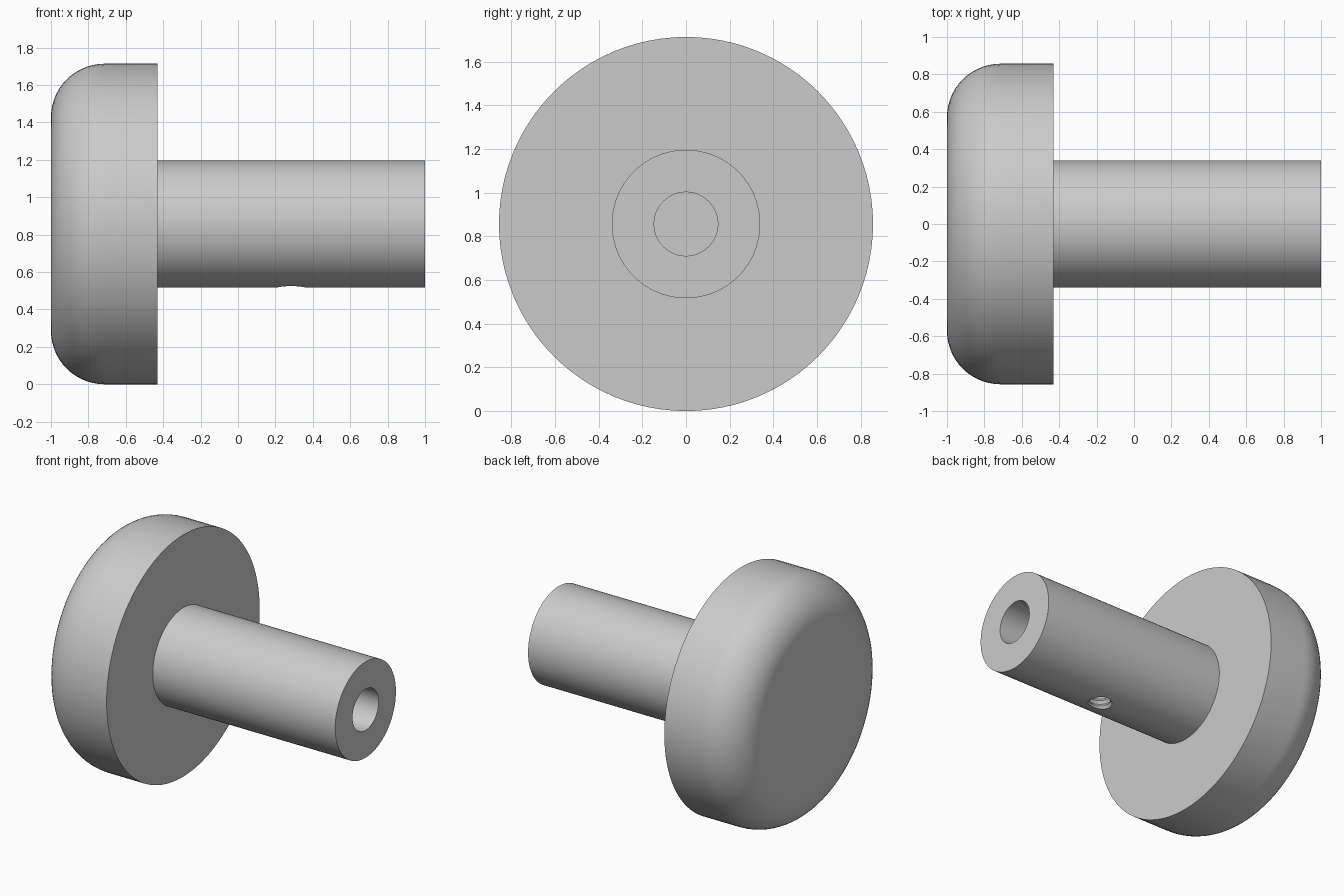
import bpy, bmesh, math
from mathutils import Matrix, Vector

cube = bpy.data.objects.get("Cube")
if cube:
    bpy.data.objects.remove(cube, do_unlink=True)

HEAD_R, SHAFT_R, BORE_R, FILLET = 0.857, 0.34, 0.146, 0.286
HEAD_FACE, SCREW_X = -0.43, 0.285

grey = bpy.data.materials.new("satin_grey")
grey.use_nodes = True
colour = (0.6, 0.6, 0.6, 1)
grey.diffuse_color = colour
grey.node_tree.nodes["Principled BSDF"].inputs["Base Color"].default_value = colour


def lathe(name, profile, segments, matrix):
    """Revolve (along, radius) points about the local x axis."""
    bm = bmesh.new()
    verts = [bm.verts.new((a, 0, r)) for a, r in profile]
    edges = [bm.edges.new(pair) for pair in zip(verts, verts[1:])]
    bmesh.ops.spin(bm, geom=verts + edges, cent=(0, 0, 0), axis=(1, 0, 0),
                   angle=math.tau, steps=segments, use_merge=True)
    bmesh.ops.remove_doubles(bm, verts=bm.verts, dist=1e-5)
    bmesh.ops.recalc_face_normals(bm, faces=bm.faces)
    bm.transform(matrix)
    mesh = bpy.data.meshes.new(name)
    bm.to_mesh(mesh)
    bm.free()
    mesh.materials.append(grey)
    obj = bpy.data.objects.new(name, mesh)
    bpy.context.collection.objects.link(obj)
    return obj


# Knob: rounded head, shaft and blind bore in one turned profile
steps = 14
profile = [(-1, 0)]
for i in range(steps + 1):
    a = math.pi / 2 * i / steps
    profile.append((-1 + FILLET * (1 - math.cos(a)),
                    HEAD_R - FILLET + FILLET * math.sin(a)))
profile += [(HEAD_FACE, HEAD_R), (HEAD_FACE, SHAFT_R), (1, SHAFT_R),
            (1, BORE_R), (HEAD_FACE, BORE_R), (HEAD_FACE, 0)]
centre = Matrix.Translation(Vector((0, 0, HEAD_R)))
knob = lathe("knob", profile, 96, centre)

# Threaded set screw hole from the underside into the bore
ridges = 21
thread = [(0, 0)]
thread += [(0.02 * i, 0.08 if i % 2 else 0.066) for i in range(ridges + 1)]
thread.append((0.02 * ridges, 0))
down = (Matrix.Translation(Vector((SCREW_X, 0, HEAD_R)))
        @ Matrix.Rotation(math.pi / 2, 4, 'Y'))
cutter = lathe("set_screw_cutter", thread, 32, down)
cutter.hide_render = True

cut = knob.modifiers.new("set_screw_hole", 'BOOLEAN')
cut.operation = 'DIFFERENCE'
cut.solver = 'EXACT'
cut.object = cutter

bpy.ops.object.select_all(action='DESELECT')
knob.select_set(True)
bpy.context.view_layer.objects.active = knob
bpy.ops.object.modifier_apply(modifier=cut.name)
bpy.data.objects.remove(cutter, do_unlink=True)
bpy.ops.object.shade_smooth_by_angle(angle=math.radians(30))
